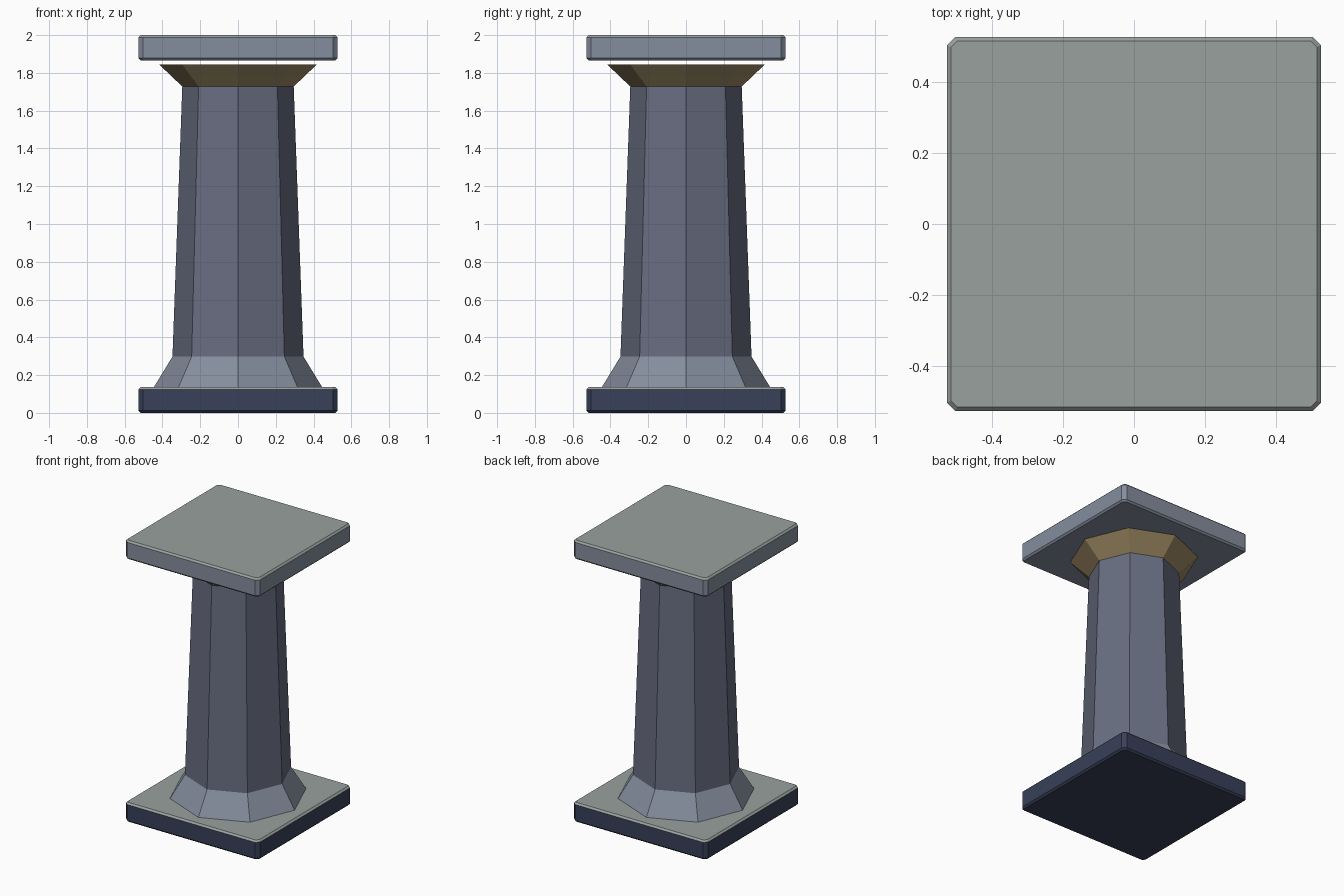
import bpy, bmesh
from math import cos, sin, tau

if "Cube" in bpy.data.objects:
    bpy.data.objects.remove(bpy.data.objects["Cube"])


def material(name, rgb):
    mat = bpy.data.materials.new(name)
    mat.diffuse_color = (*rgb, 1)
    mat.use_nodes = True
    mat.node_tree.nodes["Principled BSDF"].inputs["Base Color"].default_value = mat.diffuse_color
    return mat


def finish(name, bm, mats):
    bmesh.ops.recalc_face_normals(bm, faces=bm.faces)
    mesh = bpy.data.meshes.new(name)
    bm.to_mesh(mesh)
    bm.free()
    for mat in mats:
        mesh.materials.append(mat)
    obj = bpy.data.objects.new(name, mesh)
    bpy.context.collection.objects.link(obj)
    return obj


def slab(name, z0, z1, side, top, half=0.527, corner=0.024, rim=0.012):
    """Square slab with chamfered corners and finely chamfered rims."""
    bm = bmesh.new()
    bmesh.ops.create_cube(bm, size=1)
    for v in bm.verts:
        v.co.x *= 2 * half
        v.co.y *= 2 * half
        v.co.z = z1 if v.co.z > 0 else z0
    upright = [e for e in bm.edges if abs(e.verts[0].co.z - e.verts[1].co.z) > 0.01]
    bmesh.ops.bevel(bm, geom=upright, offset=corner, segments=1, affect='EDGES')
    rims = [e for e in bm.edges if abs(e.verts[0].co.z - e.verts[1].co.z) < 0.001]
    bmesh.ops.bevel(bm, geom=rims, offset=rim, segments=1, affect='EDGES')
    bm.normal_update()
    for f in bm.faces:
        f.material_index = 1 if f.normal.z > 0.5 else 0
    return finish(name, bm, (side, top))


def octagon_section(name, rings, mat, cap_top=False):
    """Eight-sided tapering section through (radius, z) rings."""
    bm = bmesh.new()
    loops = [[bm.verts.new((r * cos(i * tau / 8), r * sin(i * tau / 8), z))
              for i in range(8)] for r, z in rings]
    for a, b in zip(loops, loops[1:]):
        for i in range(8):
            j = (i + 1) % 8
            bm.faces.new((a[i], a[j], b[j], b[i]))
    bm.faces.new(loops[0][::-1])
    if cap_top:
        bm.faces.new(loops[-1])
    return finish(name, bm, (mat,))


navy = material("navy_stone", (0.04, 0.052, 0.10))
pale = material("pale_stone", (0.235, 0.27, 0.34))
slate = material("slate_stone", (0.138, 0.153, 0.22))
ochre = material("ochre_stone", (0.32, 0.24, 0.12))
grey = material("grey_top", (0.32, 0.355, 0.345))

# Base plinth and top slab
slab("plinth", 0.0, 0.137, navy, grey)
slab("top_slab", 1.866, 2.0, pale, grey)

# Flared foot, tapering shaft and capital (a narrow gap remains below the slab)
octagon_section("flared_foot", [(0.445, 0.137), (0.347, 0.298)], pale)
octagon_section("shaft", [(0.347, 0.298), (0.295, 1.728)], slate)
octagon_section("capital", [(0.295, 1.728), (0.418, 1.845)], ochre, cap_top=True)
